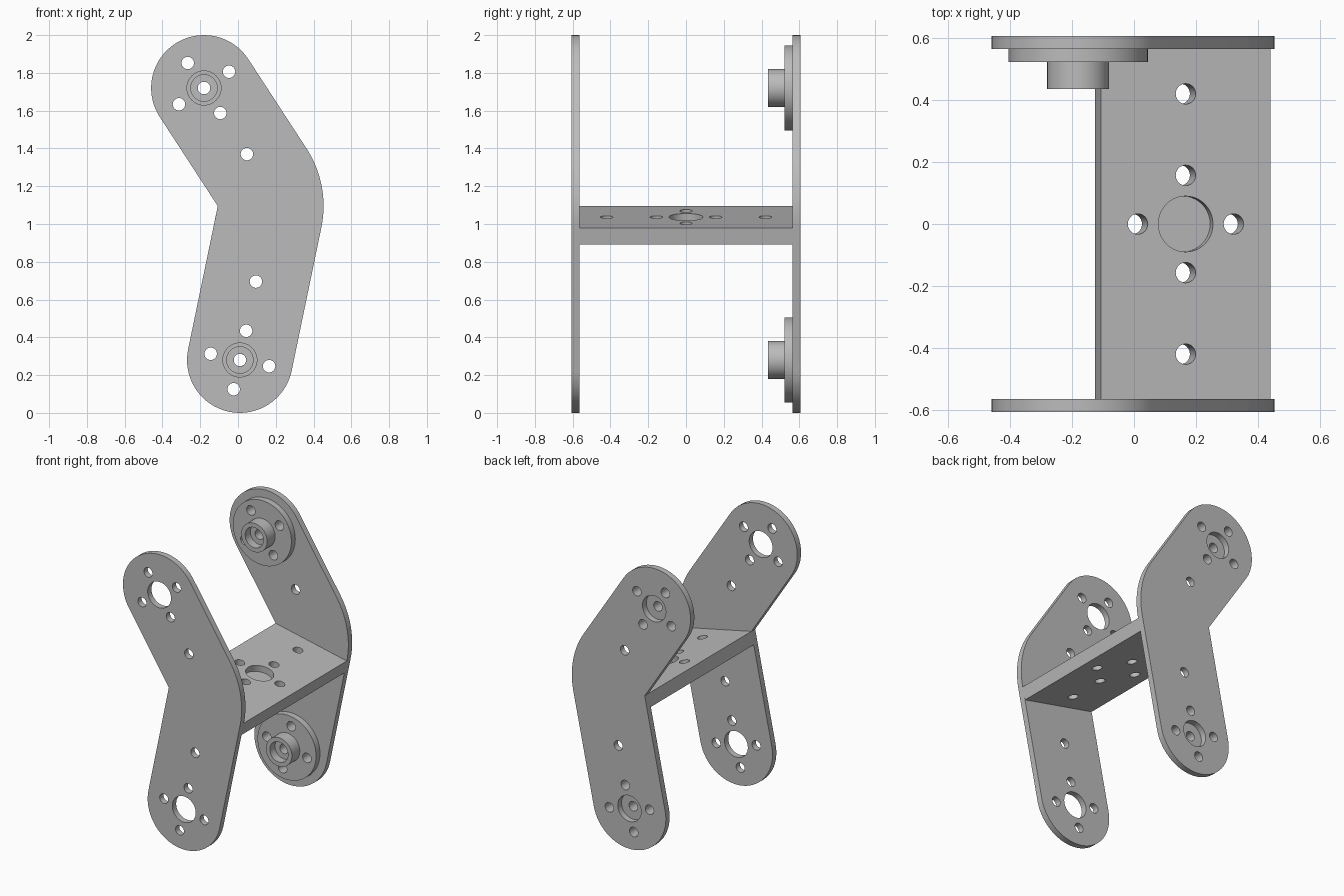
import bpy, bmesh
from math import sin, cos, radians, pi
from mathutils import Matrix, Vector

cube = bpy.data.objects.get("Cube")
if cube:
    bpy.data.objects.remove(cube)

# One grey for the whole bracket
grey = bpy.data.materials.new("bracket_grey")
grey.use_nodes = True
colour = (0.5, 0.5, 0.5, 1)
grey.diffuse_color = colour
grey.node_tree.nodes["Principled BSDF"].inputs["Base Color"].default_value = colour

LOWER_TILT, UPPER_TILT = 12, 33          # lean of each arm in degrees
LOWER, UPPER = Vector((0.01, 0.28)), Vector((-0.18, 1.72))
CORNER = Vector((-0.107, 1.095))         # inner bend of the side plates
RADIUS, WIDTH = 0.28, 0.56
SCREW, BORE = 0.033, 0.09
INNER, THICK = 0.565, 0.042
UPRIGHT = Matrix.Rotation(pi / 2, 4, 'X')


def arc(c, r, start, end, steps=32):
    angles = [radians(start + (end - start) * i / steps) for i in range(steps + 1)]
    return [Vector((c[0] + r * cos(a), c[1] + r * sin(a))) for a in angles]


def circle(c, r, steps=40):
    return arc(c, r, 0, 360, steps)[:-1]


def finish(name, bm, matrix):
    bmesh.ops.remove_doubles(bm, verts=bm.verts, dist=0.0001)
    bmesh.ops.recalc_face_normals(bm, faces=bm.faces)
    mesh = bpy.data.meshes.new(name)
    bm.to_mesh(mesh)
    bm.free()
    mesh.transform(matrix)
    mesh.materials.clear()
    mesh.materials.append(grey)
    obj = bpy.data.objects.new(name, mesh)
    bpy.context.collection.objects.link(obj)
    return obj


def smooth(obj):
    bpy.ops.object.select_all(action='DESELECT')
    obj.select_set(True)
    bpy.context.view_layer.objects.active = obj
    bpy.ops.object.shade_smooth_by_angle(angle=radians(30))


def slab(name, loops, thickness, matrix):
    """Flat plate from an outline and hole loops, centred on its thickness."""
    curve = bpy.data.curves.new(name, 'CURVE')
    curve.dimensions, curve.fill_mode = '2D', 'BOTH'
    curve.extrude = thickness / 2
    for loop in loops:
        spline = curve.splines.new('POLY')
        spline.points.add(len(loop) - 1)
        for point, p in zip(spline.points, loop):
            point.co = (p[0], p[1], 0, 1)
        spline.use_cyclic_u = True
    helper = bpy.data.objects.new(name, curve)
    mesh = bpy.data.meshes.new_from_object(helper)
    bm = bmesh.new()
    bm.from_mesh(mesh)
    bpy.data.objects.remove(helper)
    bpy.data.curves.remove(curve)
    bpy.data.meshes.remove(mesh)
    return finish(name, bm, matrix)


def screw_ring(c, first):
    return [circle(c + Vector((0.158 * cos(a), 0.158 * sin(a))), SCREW, 24)
            for a in (radians(first + 90 * i) for i in range(4))]


# Bent side plates, front and back
outline = (arc(CORNER, WIDTH, -LOWER_TILT, UPPER_TILT, 24)
           + arc(UPPER, RADIUS, UPPER_TILT, UPPER_TILT + 180)
           + [CORNER]
           + arc(LOWER, RADIUS, 180 - LOWER_TILT, 360 - LOWER_TILT))
holes = [circle(LOWER, BORE), circle(UPPER, BORE)]
holes += screw_ring(LOWER, -LOWER_TILT) + screw_ring(UPPER, UPPER_TILT)
holes += [circle((0.095, 0.695), SCREW, 24), circle((0.047, 1.37), SCREW, 24)]
for name, side in (("front_side_plate", -1), ("back_side_plate", 1)):
    place = Matrix.Translation((0, side * (INNER + THICK / 2), 0)) @ UPRIGHT
    smooth(slab(name, [outline] + holes, THICK, place))

# Tilted cross plate joining the sides
DEPTH = 0.09
tilt = Matrix.Translation((CORNER.x, 0, CORNER.y)) @ Matrix.Rotation(radians(LOWER_TILT), 4, 'Y')
rim = [(0, -INNER), (WIDTH, -INNER), (WIDTH, INNER), (0, INNER)]
mid = WIDTH / 2
spots = [(mid, s * y) for s in (-1, 1) for y in (0.157, 0.42)]
spots += [(mid - 0.158, 0), (mid + 0.158, 0)]
cross = slab("cross_plate", [rim] + [circle(s, SCREW, 24) for s in spots],
             DEPTH, tilt @ Matrix.Translation((0, 0, -DEPTH / 2)))

# Blind round recess in the cross plate
cutter = slab("recess_cutter", [circle((mid, 0), BORE)], 0.09, tilt)
cutter.hide_render = True
cutter.hide_viewport = True
cut = cross.modifiers.new("recess", 'BOOLEAN')
cut.operation, cut.solver, cut.object = 'DIFFERENCE', 'EXACT', cutter
bpy.context.view_layer.update()
cut_mesh = bpy.data.meshes.new_from_object(cross.evaluated_get(bpy.context.evaluated_depsgraph_get()))
cross.modifiers.clear()
cross.data = cut_mesh
bpy.data.objects.remove(cutter)
smooth(cross)

# Servo horns: screwed disc plus a hollow hub on the inside of the back plate
DISC = 0.043
profile = [(SCREW, 0), (0.1, 0), (0.1, 0.087), (0.07, 0.087), (0.07, 0.03), (SCREW, 0.03)]
for level, centre, first in (("lower", LOWER, -LOWER_TILT), ("upper", UPPER, UPPER_TILT)):
    place = Matrix.Translation((0, INNER - DISC / 2, 0)) @ UPRIGHT
    loops = [circle(centre, 0.225, 64), circle(centre, SCREW, 24)] + screw_ring(centre, first)
    smooth(slab(level + "_horn_disc", loops, DISC, place))

    bm = bmesh.new()
    verts = [bm.verts.new((r, 0, h)) for r, h in profile]
    edges = [bm.edges.new((verts[i - 1], verts[i])) for i in range(len(verts))]
    bmesh.ops.spin(bm, geom=verts + edges, cent=(0, 0, 0), axis=(0, 0, 1),
                   angle=2 * pi, steps=48)
    place = Matrix.Translation((centre.x, INNER - DISC, centre.y)) @ UPRIGHT
    smooth(finish(level + "_horn_hub", bm, place))
